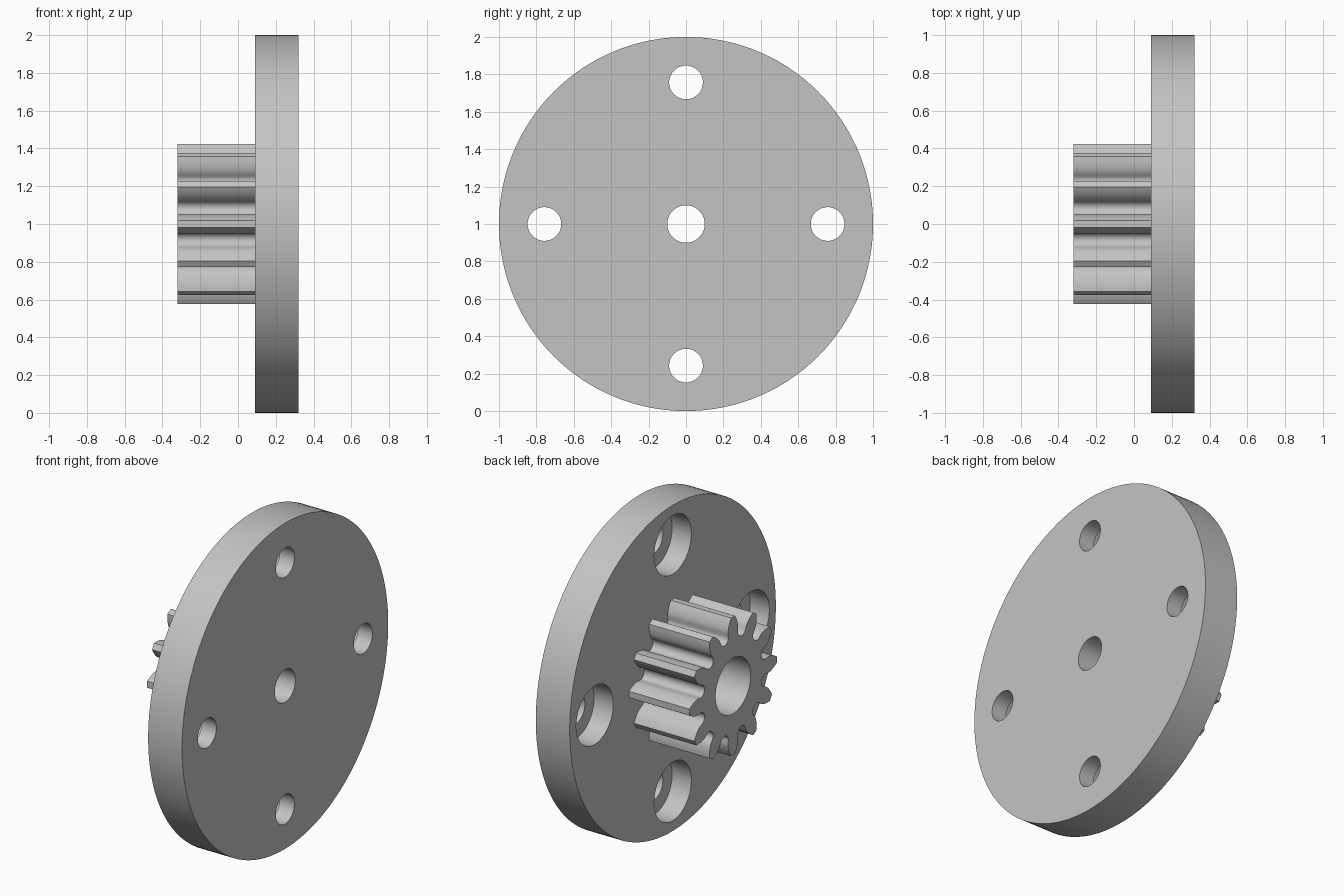
import bpy
import bmesh
from math import pi, sin, cos, tan, acos, radians
from mathutils import Matrix, Vector

if "Cube" in bpy.data.objects:
    bpy.data.objects.remove(bpy.data.objects["Cube"])

AXIS_Z = 1.0                                  # height of the shaft axis
X_GEAR, X_FACE, X_BACK = -0.32, 0.09, 0.32    # stations along the axis
BOLT_CIRCLE = 0.757
TEETH = 12
TIP_R, PITCH_R, ROOT_R = 0.424, 0.364, 0.288

steel = bpy.data.materials.new("light grey")
steel.use_nodes = True
grey = (0.55, 0.55, 0.55, 1)
steel.diffuse_color = grey
steel.node_tree.nodes["Principled BSDF"].inputs["Base Color"].default_value = grey


def make_object(name, bm):
    bmesh.ops.recalc_face_normals(bm, faces=bm.faces)
    mesh = bpy.data.meshes.new(name)
    bm.to_mesh(mesh)
    bm.free()
    mesh.materials.append(steel)
    obj = bpy.data.objects.new(name, mesh)
    bpy.context.collection.objects.link(obj)
    return obj


def cylinder(name, radius, x0, x1, y=0.0, z=0.0, sides=64):
    """Cylinder along x between x0 and x1."""
    bm = bmesh.new()
    place = Matrix.Translation(((x0 + x1) / 2, y, AXIS_Z + z)) @ Matrix.Rotation(pi / 2, 4, 'Y')
    bmesh.ops.create_cone(bm, cap_ends=True, segments=sides, radius1=radius,
                          radius2=radius, depth=x1 - x0, matrix=place)
    return make_object(name, bm)


def cut(obj, cutter):
    mod = obj.modifiers.new("cut", 'BOOLEAN')
    mod.operation = 'DIFFERENCE'
    mod.solver = 'EXACT'
    mod.object = cutter
    bpy.context.view_layer.objects.active = obj
    bpy.ops.object.modifier_apply(modifier=mod.name)
    bpy.data.objects.remove(cutter)


def tooth_side():
    """(radius, angle from tooth centre) down one flank and round to mid gullet."""
    pressure = radians(20)
    base_r = PITCH_R * cos(pressure)
    inv = lambda a: tan(a) - a
    points = []
    steps = 8
    for i in range(steps + 1):                # involute flank
        r = TIP_R + (base_r - TIP_R) * i / steps
        a = acos(min(1, base_r / r))
        points.append((r, pi / (2 * TEETH) + inv(pressure) - inv(a)))
    gap = pi / TEETH - points[-1][1]          # half angle of the gullet
    centre = ROOT_R / (1 - sin(gap))
    fillet = centre - ROOT_R
    for i in range(steps + 1):                # rounded gullet
        t = gap + (pi / 2 - gap) * i / steps
        p = Vector((centre - fillet * sin(t), fillet * cos(t)))
        points.append((p.length, pi / TEETH - p.angle_signed(Vector((1, 0)))))
    return points


def gear_profile():
    side = tooth_side()
    tooth = [(r, -a) for r, a in reversed(side)] + side[:-1]
    return [(r, a + k * 2 * pi / TEETH) for k in range(TEETH) for r, a in tooth]


# Flange disc with a centre hole and four counterbored bolt holes
disc = cylinder("flange_disc", 1.0, X_FACE, X_BACK, sides=160)
cut(disc, cylinder("centre_cutter", 0.1, 0, 0.5))
for y, z in ((1, 0), (0, 1), (-1, 0), (0, -1)):
    y, z = y * BOLT_CIRCLE, z * BOLT_CIRCLE
    cut(disc, cylinder("bolt_cutter", 0.09, 0, 0.5, y, z))
    cut(disc, cylinder("counterbore_cutter", 0.18, 0, X_FACE + 0.13, y, z))

# Pinion gear with a wide bore
bm = bmesh.new()
outline = [bm.verts.new((X_GEAR, r * cos(a), AXIS_Z + r * sin(a))) for r, a in gear_profile()]
face = bm.faces.new(outline)
extruded = bmesh.ops.extrude_face_region(bm, geom=[face], use_keep_orig=True)
bmesh.ops.translate(bm, vec=(X_FACE - X_GEAR, 0, 0),
                    verts=[v for v in extruded["geom"] if isinstance(v, bmesh.types.BMVert)])
gear = make_object("pinion_gear", bm)
cut(gear, cylinder("bore_cutter", 0.17, -0.5, 0.2))

# Smooth curved walls, crisp rims
bpy.ops.object.select_all(action='DESELECT')
for obj in (disc, gear):
    obj.select_set(True)
bpy.context.view_layer.objects.active = disc
bpy.ops.object.shade_smooth_by_angle(angle=radians(30))
